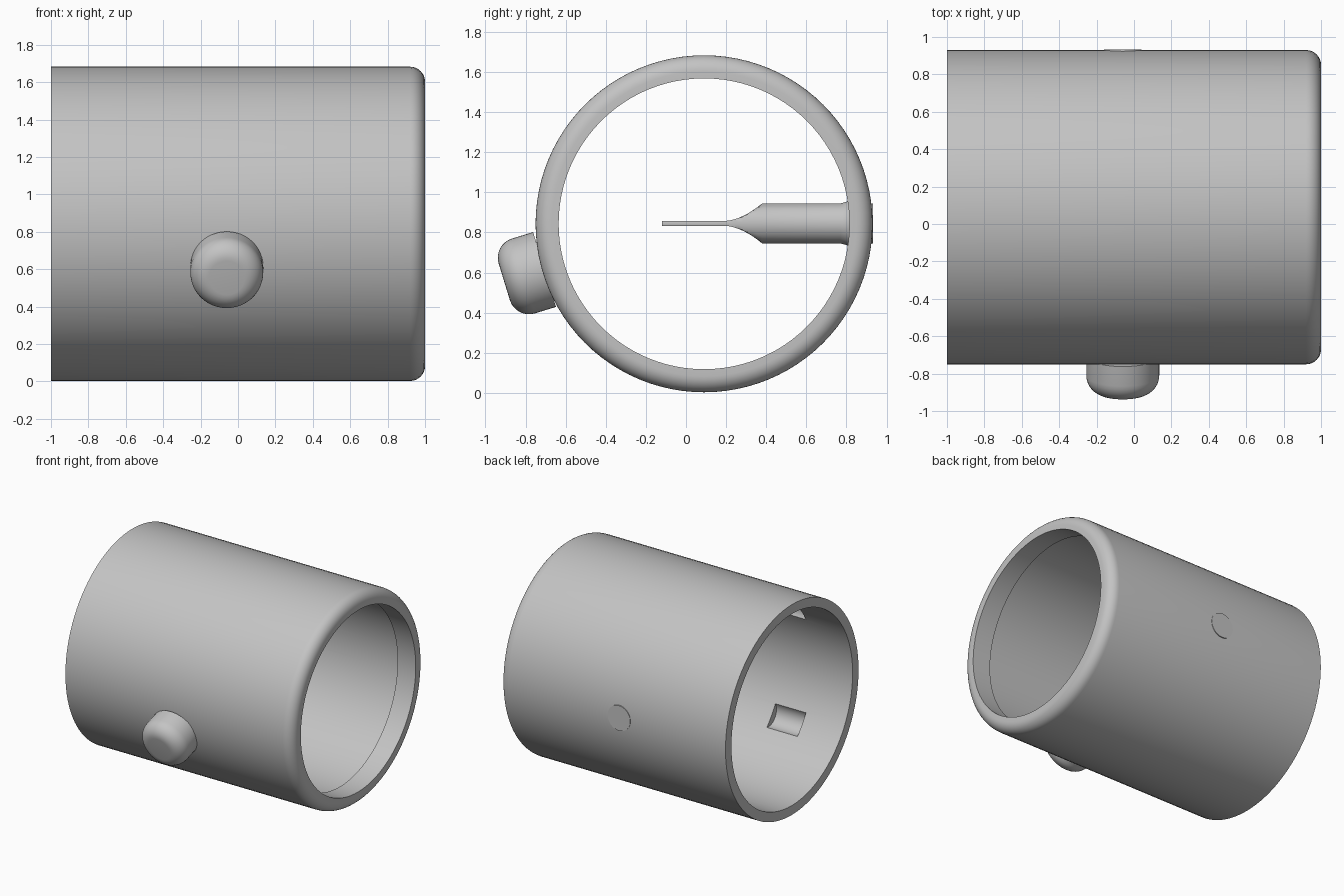
import bpy, bmesh, math
from mathutils import Matrix, Vector

if "Cube" in bpy.data.objects:
    bpy.data.objects.remove(bpy.data.objects["Cube"])

CY, CZ = 0.09, 0.843          # tube axis
PART_X = -0.06                # x position of button and pin

grey = bpy.data.materials.new("light_grey")
grey.diffuse_color = (0.55, 0.55, 0.55, 1)
grey.use_nodes = True
grey.node_tree.nodes["Principled BSDF"].inputs["Base Color"].default_value = grey.diffuse_color


def finish(name, bm, angle=30):
    bmesh.ops.recalc_face_normals(bm, faces=bm.faces)
    me = bpy.data.meshes.new(name)
    bm.to_mesh(me)
    bm.free()
    ob = bpy.data.objects.new(name, me)
    bpy.context.collection.objects.link(ob)
    me.materials.append(grey)
    smooth(ob, angle)
    return ob


def smooth(ob, angle=30):
    bpy.ops.object.select_all(action='DESELECT')
    bpy.context.view_layer.objects.active = ob
    ob.select_set(True)
    bpy.ops.object.shade_smooth_by_angle(angle=math.radians(angle))


def bridge(bm, rings, closed=False):
    n = len(rings[0])
    pairs = list(zip(rings, rings[1:])) + ([(rings[-1], rings[0])] if closed else [])
    for a, b in pairs:
        for i in range(n):
            j = (i + 1) % n
            bm.faces.new((a[i], a[j], b[j], b[i]))
    if not closed:
        bm.faces.new(rings[0])
        bm.faces.new(rings[-1])


def lathe_rings(bm, profile, n):
    """Rings of (along, radius) around the x axis."""
    return [[bm.verts.new((x, r * math.cos(2 * math.pi * i / n),
                           r * math.sin(2 * math.pi * i / n))) for i in range(n)]
            for x, r in profile]


def fillet(x, r, rad, steps=8):
    """Quarter round from the side (radius r) to the end (position x)."""
    return [(x - rad + rad * math.sin(t), r - rad + rad * math.cos(t))
            for t in (math.pi / 2 * k / steps for k in range(steps + 1))]


# Tube with rounded end and narrow inner lip
bm = bmesh.new()
profile = [(-1, 0.765), (-1, 0.84)] + fillet(1, 0.84, 0.08) + [
    (1, 0.725), (0.84, 0.725), (0.82, 0.765)]
bridge(bm, lathe_rings(bm, profile, 96), closed=True)
bmesh.ops.translate(bm, verts=bm.verts, vec=(0, CY, CZ))
tube = finish("tube", bm)

# Round-bottomed pockets cut in the bore
bm = bmesh.new()
for k in range(5):
    a = math.radians(180 + 36 + 72 * k)
    pos = Vector((-0.52, CY + 0.72 * math.cos(a), CZ + 0.72 * math.sin(a)))
    bmesh.ops.create_cone(bm, cap_ends=True, segments=32, radius1=0.1, radius2=0.1,
                          depth=0.27, matrix=Matrix.Translation(pos)
                          @ Matrix.Rotation(math.pi / 2, 4, 'Y'))
cutter = finish("pocket_cutter", bm)
mod = tube.modifiers.new("pockets", 'BOOLEAN')
mod.operation, mod.solver, mod.object = 'DIFFERENCE', 'EXACT', cutter
bpy.context.view_layer.objects.active = tube
bpy.ops.object.modifier_apply(modifier=mod.name)
bpy.data.objects.remove(cutter)
smooth(tube)

# Rounded push button on the front, tilted down
bm = bmesh.new()
bridge(bm, lathe_rings(bm, [(-0.12, 0.195)] + fillet(0.09, 0.195, 0.1), 48))
tilt = math.radians(17)
axis = Vector((0, -math.cos(tilt), -math.sin(tilt)))
up = Vector((0, -math.sin(tilt), math.cos(tilt)))
rot = Matrix((axis, axis.cross(up), up)).transposed().to_4x4()
bm.transform(Matrix.Translation((PART_X, -0.82, 0.58)) @ rot)
finish("button", bm)

# Pin through the back wall: (y, radius, half thickness), flattened to a blade
stations = [(0.932, 0.1, 1), (0.86, 0.1, 1), (0.85, 0.15, 1), (0.825, 0.125, 1),
            (0.80, 0.108, 1), (0.77, 0.1, 1), (0.38, 0.1, 0.1)]
for k in range(1, 9):
    t = k / 8
    stations.append((0.38 - 0.19 * t, 0.1, 0.012 + 0.088 * (1 - t) ** 1.8))
stations.append((-0.12, 0.1, 0.012))
bm = bmesh.new()
rings = []
for y, r, h in stations:
    ring = []
    for i in range(48):
        a = 2 * math.pi * (i + 0.5) / 48
        z = max(-h, min(h, r * math.sin(a)))
        ring.append(bm.verts.new((PART_X + r * math.cos(a), y, 0.845 + z)))
    rings.append(ring)
bridge(bm, rings)
finish("blade_pin", bm)
